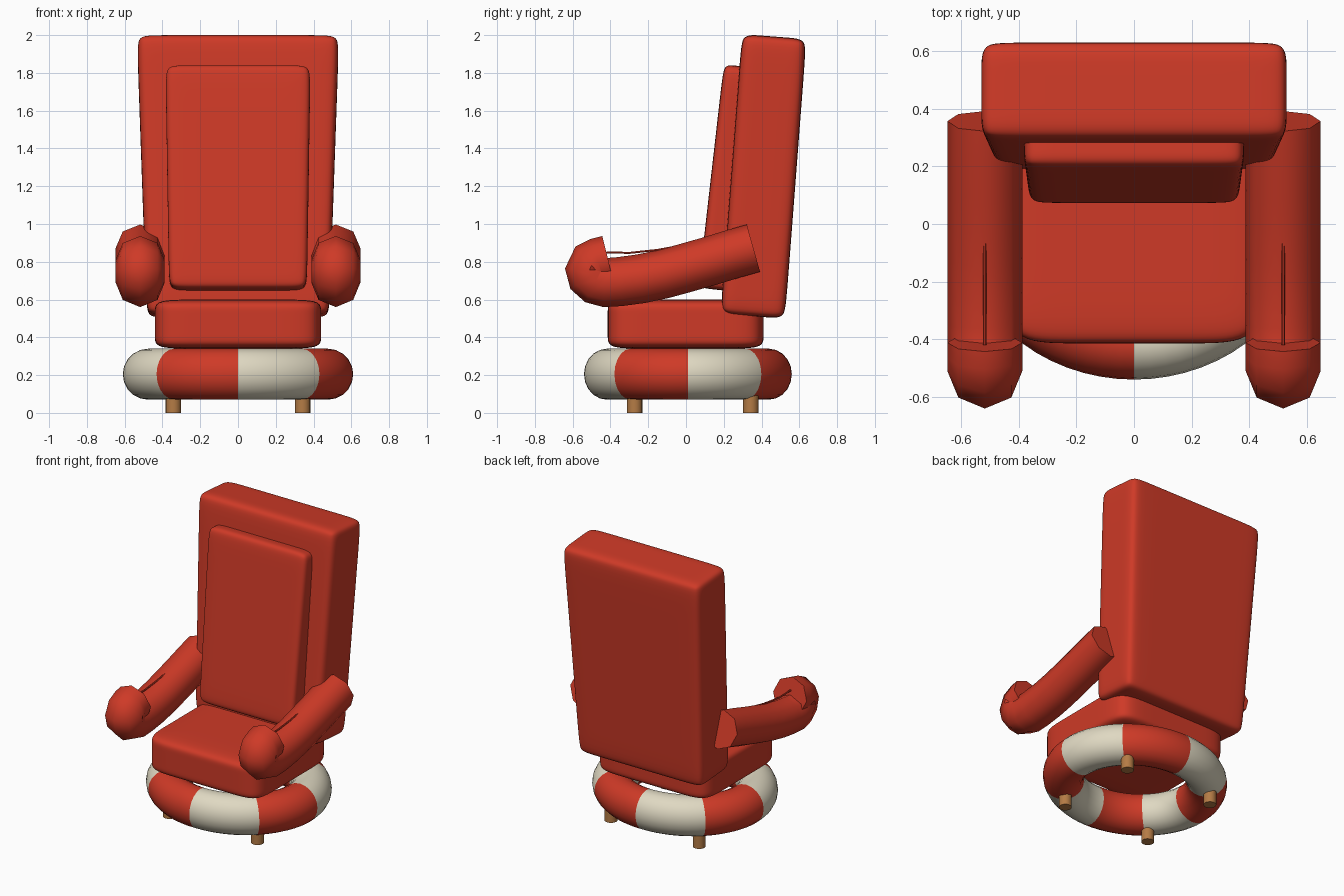
import bpy, bmesh, math
from mathutils import Vector, Matrix

if "Cube" in bpy.data.objects:
    bpy.data.objects.remove(bpy.data.objects["Cube"])


def material(name, rgb):
    m = bpy.data.materials.new(name)
    m.diffuse_color = (*rgb, 1)
    m.use_nodes = True
    m.node_tree.nodes["Principled BSDF"].inputs["Base Color"].default_value = m.diffuse_color
    return m


RED = material("red fabric", (0.62, 0.042, 0.02))
CREAM = material("cream fabric", (0.74, 0.69, 0.54))
WOOD = material("wood", (0.46, 0.20, 0.06))


def add_object(name, bm, mat, smooth=True):
    bmesh.ops.recalc_face_normals(bm, faces=bm.faces)
    me = bpy.data.meshes.new(name)
    bm.to_mesh(me)
    bm.free()
    me.materials.append(mat)
    for p in me.polygons:
        p.use_smooth = smooth
    ob = bpy.data.objects.new(name, me)
    bpy.context.collection.objects.link(ob)
    return ob


def smooth_by_angle(ob, degrees):
    bpy.ops.object.select_all(action='DESELECT')
    ob.select_set(True)
    bpy.context.view_layer.objects.active = ob
    bpy.ops.object.shade_smooth_by_angle(angle=math.radians(degrees))


def cushion(name, size, support, centre, lean=0, taper=(1, 1)):
    """Soft box: cube with support loops, tapered in x, subdivided."""
    bm = bmesh.new()
    bmesh.ops.create_cube(bm, size=1, matrix=Matrix.Diagonal((*size, 1)))
    for axis in range(3):
        for sign in (-1, 1):
            co, no = Vector(), Vector()
            co[axis] = sign * (size[axis] / 2 - support[axis])
            no[axis] = 1
            bmesh.ops.bisect_plane(bm, geom=bm.verts[:] + bm.edges[:] + bm.faces[:],
                                   plane_co=co, plane_no=no)
    for v in bm.verts:
        t = v.co.z / size[2] + 0.5
        v.co.x *= taper[0] + (taper[1] - taper[0]) * t
    bm.transform(Matrix.Translation(centre) @ Matrix.Rotation(-math.radians(lean), 4, 'X'))
    ob = add_object(name, bm, RED)
    sub = ob.modifiers.new("soften", 'SUBSURF')
    sub.levels = sub.render_levels = 3
    return ob


def sweep(name, path, x, radius, sides):
    """Round tube along a (y, z) path at a fixed x, with flat end caps."""
    bm = bmesh.new()
    pts = [Vector((x, y, z)) for y, z in path]
    rings = []
    for i, p in enumerate(pts):
        t = (pts[min(i + 1, len(pts) - 1)] - pts[max(i - 1, 0)]).normalized()
        n = Vector((1, 0, 0)).cross(t)
        ring = []
        for k in range(sides):
            a = 2 * math.pi * k / sides
            ring.append(bm.verts.new(p + radius * (math.cos(a) * Vector((1, 0, 0)) + math.sin(a) * n)))
        rings.append(ring)
    for r, s in zip(rings, rings[1:]):
        for k in range(sides):
            j = (k + 1) % sides
            bm.faces.new((r[k], r[j], s[j], s[k]))
    bm.faces.new(rings[0])
    bm.faces.new(rings[-1])
    ob = add_object(name, bm, RED)
    smooth_by_angle(ob, 50)
    return ob


# Seat, backrest and padded panel
cushion("seat", (0.88, 0.825, 0.26), (0.22, 0.22, 0.06), (0, -0.002, 0.47))
cushion("backrest", (1.0, 0.343, 1.485), (0.1, 0.1, 0.1), (0, 0.41, 1.252),
        lean=4.4, taper=(0.966, 1.07))
cushion("backrest_panel", (0.76, 0.2, 1.19), (0.1, 0.06, 0.1), (0, 0.232, 1.243),
        lean=6.5, taper=(0.96, 1.01))

# Armrests: tubes curling up at the front, with a thin seam on top
ARM = [(0.357, 0.872), (0.25, 0.842), (0.12, 0.802), (0, 0.768), (-0.12, 0.735),
       (-0.24, 0.71), (-0.35, 0.695), (-0.43, 0.69), (-0.475, 0.702), (-0.503, 0.727),
       (-0.511, 0.757), (-0.50, 0.782), (-0.465, 0.797), (-0.412, 0.81)]
SEAM = [(-0.42, 0.85), (-0.3, 0.847), (-0.15, 0.863), (0, 0.89), (0.08, 0.915)]
for side, x in (("left", -0.518), ("right", 0.518)):
    sweep(side + "_armrest", ARM, x, 0.13, 8)
    sweep(side + "_armrest_seam", SEAM, x, 0.006, 6)

# Striped ring base: eight alternating sectors
bm = bmesh.new()
N, M = 64, 20
grid = [[bm.verts.new(((0.475 + 0.135 * math.cos(b)) * math.cos(a),
                       0.01 + 0.902 * (0.475 + 0.135 * math.cos(b)) * math.sin(a),
                       0.205 + 0.135 * math.sin(b)))
         for b in (2 * math.pi * j / M for j in range(M))]
        for a in (2 * math.pi * i / N for i in range(N))]
for i in range(N):
    for j in range(M):
        f = bm.faces.new((grid[i][j], grid[(i + 1) % N][j],
                          grid[(i + 1) % N][(j + 1) % M], grid[i][(j + 1) % M]))
        f.material_index = 1 if (i // (N // 8)) % 2 == 0 else 0
ring = add_object("ring_base", bm, RED)
ring.data.materials.append(CREAM)

# Feet
for sx, x in (("left", -0.342), ("right", 0.342)):
    for sy, y in (("front", -0.272), ("back", 0.343)):
        bm = bmesh.new()
        bmesh.ops.create_cone(bm, cap_ends=True, segments=16, radius1=0.041, radius2=0.041,
                              depth=0.14, matrix=Matrix.Translation((x, y, 0.07)))
        smooth_by_angle(add_object(f"{sy}_{sx}_foot", bm, WOOD), 40)
